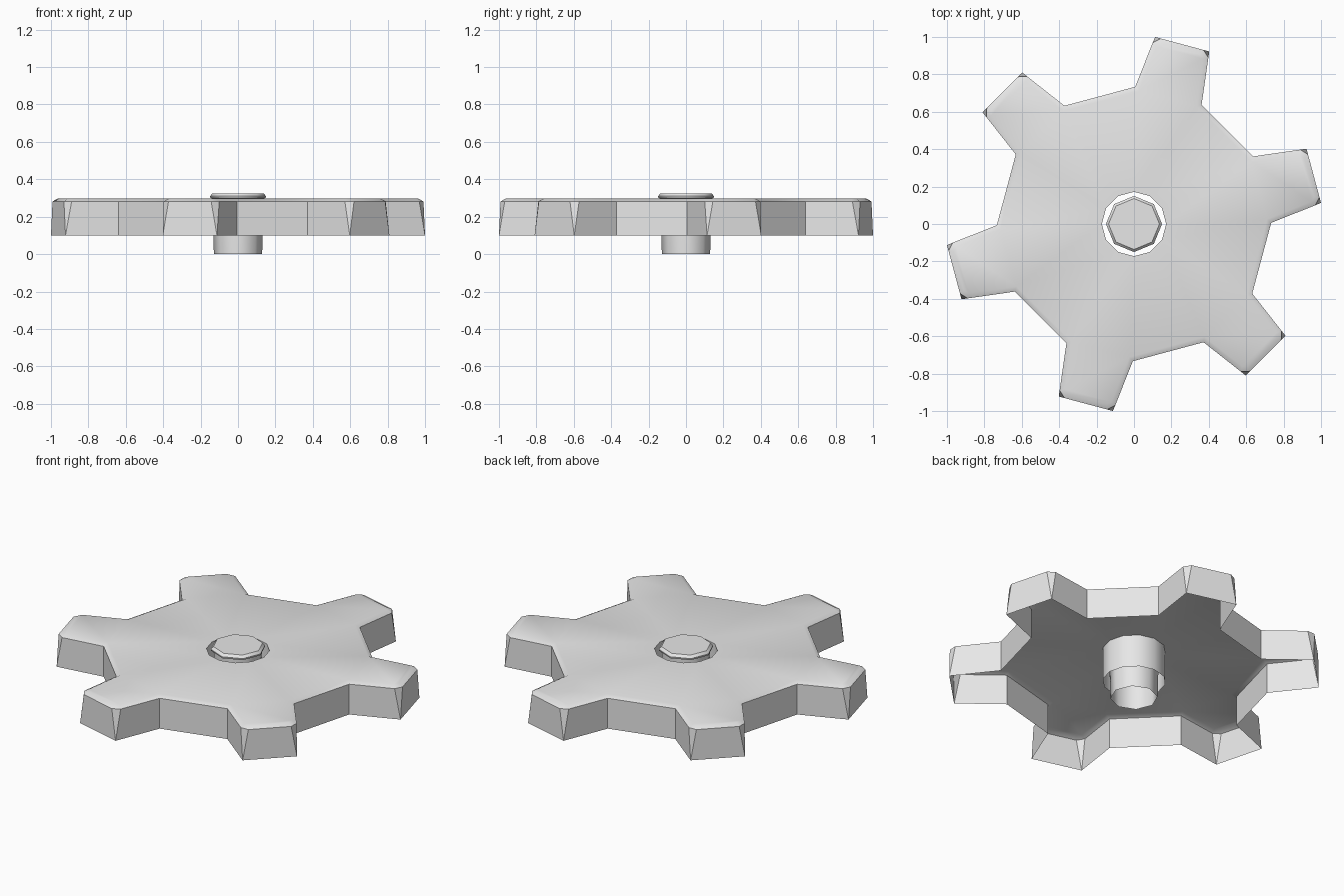
import bpy, bmesh, math
from mathutils import Vector

cube = bpy.data.objects.get("Cube")
if cube:
    bpy.data.objects.remove(cube, do_unlink=True)

grey = bpy.data.materials.new("light grey")
grey.use_nodes = True
grey.diffuse_color = (0.8, 0.8, 0.8, 1)
grey.node_tree.nodes["Principled BSDF"].inputs["Base Color"].default_value = (0.8, 0.8, 0.8, 1)

TEETH = 6
Z_BOTTOM, Z_RIM, Z_TOP = 0.10, 0.282, 0.296
HOLE_RADIUS = 0.172


def finish(bm, name, angle):
    """Turn the bmesh into a grey object, smooth below the given angle."""
    mesh = bpy.data.meshes.new(name)
    bm.to_mesh(mesh)
    bm.free()
    mesh.materials.append(grey)
    obj = bpy.data.objects.new(name, mesh)
    bpy.context.collection.objects.link(obj)
    bpy.ops.object.select_all(action='DESELECT')
    obj.select_set(True)
    bpy.context.view_layer.objects.active = obj
    bpy.ops.object.shade_smooth_by_angle(angle=math.radians(angle))
    return obj


def around(profile):
    """Repeat one tooth outline (radial, tangential) round the wheel."""
    points = []
    for k in range(TEETH):
        a = math.radians(15 + 360 / TEETH * k)
        c, s = math.cos(a), math.sin(a)
        points += [Vector((u * c - v * s, u * s + v * c)) for u, v in profile]
    return points


def inset(points, d):
    """Move every side of a counter-clockwise outline inwards by d."""
    result = []
    for i, p in enumerate(points):
        e1 = (p - points[i - 1]).normalized()
        e2 = (points[(i + 1) % len(points)] - p).normalized()
        n1, n2 = Vector((-e1.y, e1.x)), Vector((-e2.y, e2.x))
        result.append(p + (n1 + n2) * d / (1 + n1.dot(n2)))
    return result


def circle(radius, sides):
    return [Vector((radius * math.cos(math.tau * i / sides),
                    radius * math.sin(math.tau * i / sides))) for i in range(sides)]


def ring(bm, points, z):
    return [bm.verts.new((p.x, p.y, z)) for p in points]


def join(bm, low, high):
    """Skin two rings; repeated vertices give triangles."""
    n = len(low)
    for i in range(n):
        j = (i + 1) % n
        bm.faces.new(list(dict.fromkeys((low[i], low[j], high[j], high[i]))))


def lathe(name, profile, sides, angle, cap=False):
    bm = bmesh.new()
    rings = [ring(bm, circle(r, sides), z) for r, z in profile]
    for low, high in zip(rings, rings[1:]):
        join(bm, low, high)
    if cap:
        bm.faces.new(rings[-1])
    return finish(bm, name, angle)


# Wheel shell, open underneath: sharp tooth corners below, chamfered at the rim
half_tooth = [(0.71, -0.184), (0.962, -0.154), (0.995, -0.118)]
rim_outline = around(half_tooth + [(u, -v) for u, v in reversed(half_tooth)])
foot_outline = around([(0.71, -0.184), (0.995, -0.15), (0.995, 0.15), (0.71, 0.184)])

bm = bmesh.new()
foot = ring(bm, foot_outline, Z_BOTTOM)
foot = [foot[4 * k + i] for k in range(TEETH) for i in (0, 1, 1, 2, 2, 3)]
rim = ring(bm, rim_outline, Z_RIM)
top = ring(bm, inset(rim_outline, 0.026), Z_TOP)
hole = ring(bm, circle(HOLE_RADIUS, 12), Z_TOP)
join(bm, foot, rim)
join(bm, rim, top)

# Flat top plate with the centre hole
edges = []
for loop in (top, hole):
    for i, v in enumerate(loop):
        w = loop[(i + 1) % len(loop)]
        edges.append(bm.edges.get((v, w)) or bm.edges.new((v, w)))
fill = bmesh.ops.triangle_fill(bm, edges=edges, use_beauty=True, normal=(0, 0, 1))
for f in fill["geom"]:
    if isinstance(f, bmesh.types.BMFace):
        f.normal_update()
        if f.normal.z < 0:
            f.normal_flip()
finish(bm, "wheel_shell", 30)

# Open sleeve hanging from the hole
lathe("hub_sleeve", [(HOLE_RADIUS, Z_BOTTOM), (HOLE_RADIUS, Z_TOP)], 12, 40)

# Hollow stem with its bevelled octagonal cap
lathe("stem", [(0.129, 0.0), (0.132, 0.1), (0.134, 0.297), (0.148, 0.3),
               (0.15, 0.31), (0.136, 0.325)], 8, 46, cap=True)
